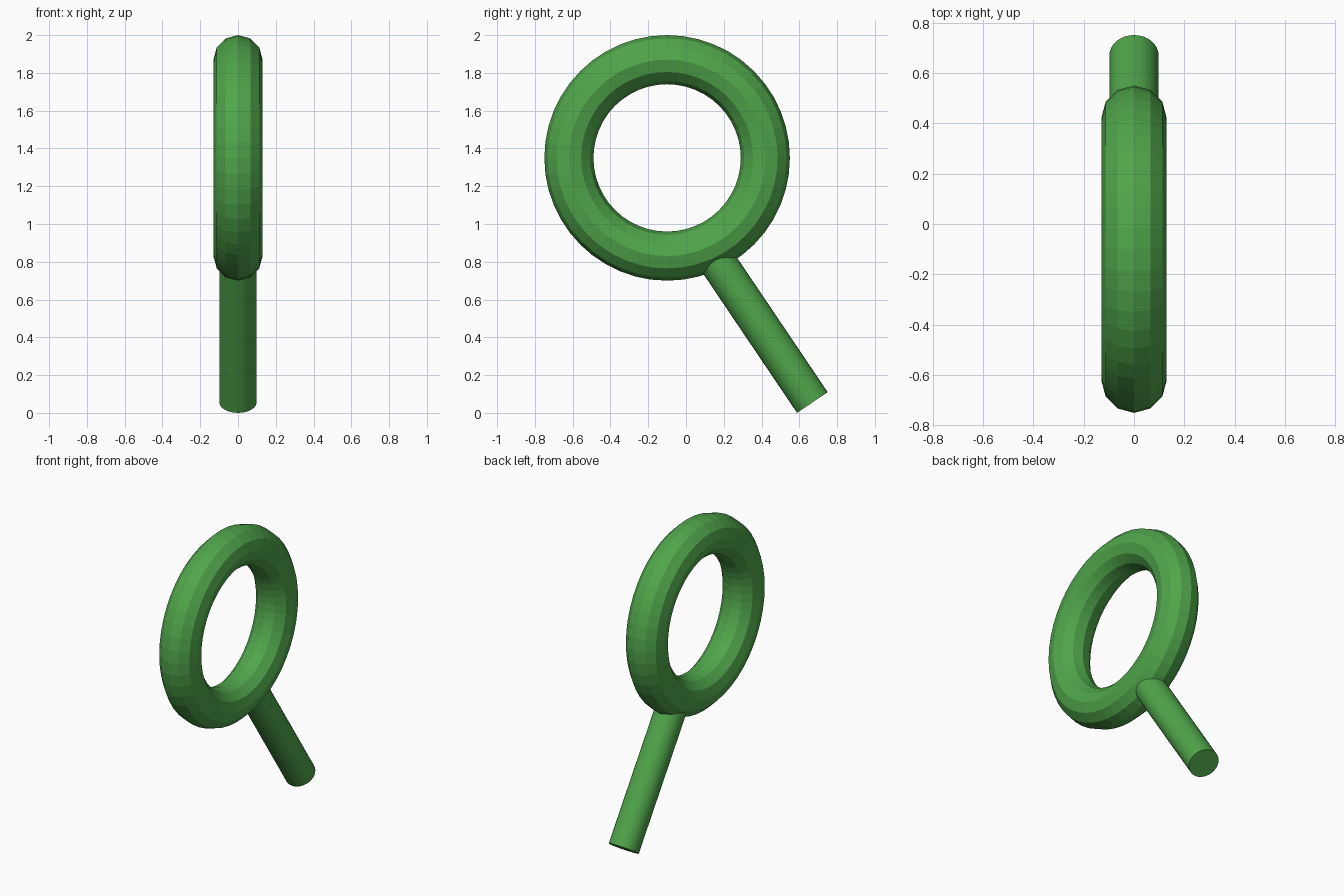
import bpy
import math
from mathutils import Vector

if "Cube" in bpy.data.objects:
    bpy.data.objects.remove(bpy.data.objects["Cube"])

green = bpy.data.materials.new("green")
green.diffuse_color = (0.08, 0.38, 0.07, 1)
green.use_nodes = True
green.node_tree.nodes["Principled BSDF"].inputs["Base Color"].default_value = green.diffuse_color

# Faceted ring standing in the YZ plane
bpy.ops.mesh.primitive_torus_add(
    major_segments=48, minor_segments=12, major_radius=0.52, minor_radius=0.13,
    location=(0, -0.1, 1.35), rotation=(0, math.pi / 2, 0))
ring = bpy.context.object
ring.name = "ring"
ring.data.materials.append(green)

# Slanted handle running from the floor up into the ring
foot = Vector((0, 0.669, 0.055))
tilt = math.radians(34)
length = 0.98
axis = Vector((0, -math.sin(tilt), math.cos(tilt)))
bpy.ops.mesh.primitive_cylinder_add(
    vertices=32, radius=0.098, depth=length,
    location=foot + axis * length / 2, rotation=(tilt, 0, 0))
handle = bpy.context.object
handle.name = "handle"
handle.data.materials.append(green)
bpy.ops.object.shade_smooth_by_angle(angle=math.radians(30))
